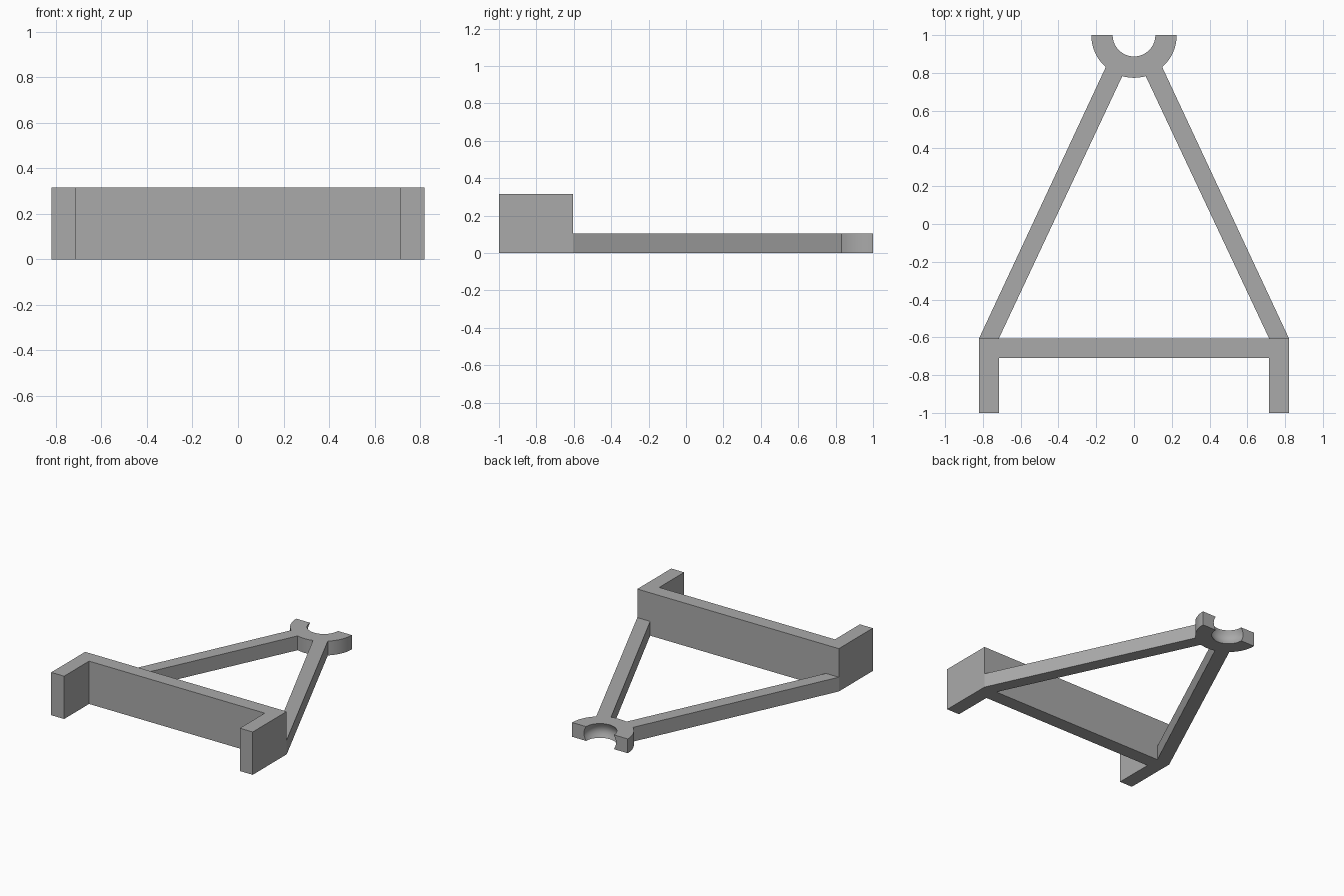
import bpy, bmesh
from math import radians, degrees, cos, sin, atan2
from mathutils import Vector

cube = bpy.data.objects.get("Cube")
if cube:
    bpy.data.objects.remove(cube, do_unlink=True)

grey = bpy.data.materials.new("plain grey")
grey.use_nodes = True
colour = (0.4, 0.4, 0.4, 1)
grey.diffuse_color = colour
grey.node_tree.nodes["Principled BSDF"].inputs["Base Color"].default_value = colour

BRACKET_H, FRAME_H = 0.315, 0.105
HALF_W, BACK_Y, WALL = 0.82, -0.605, 0.105
OUTER_R, INNER_R, GROOVE = 0.226, 0.113, 0.018


def finish(name, bm):
    bmesh.ops.recalc_face_normals(bm, faces=bm.faces)
    mesh = bpy.data.meshes.new(name)
    bm.to_mesh(mesh)
    bm.free()
    mesh.materials.append(grey)
    obj = bpy.data.objects.new(name, mesh)
    bpy.context.collection.objects.link(obj)
    bpy.ops.object.select_all(action="DESELECT")
    obj.select_set(True)
    bpy.context.view_layer.objects.active = obj
    bpy.ops.object.shade_smooth_by_angle(angle=radians(30))
    return obj


def extrude_outline(name, points, height):
    bm = bmesh.new()
    face = bm.faces.new([bm.verts.new((x, y, 0)) for x, y in points])
    top = bmesh.ops.extrude_face_region(bm, geom=[face])["geom"]
    verts = [v for v in top if isinstance(v, bmesh.types.BMVert)]
    bmesh.ops.translate(bm, verts=verts, vec=(0, 0, height))
    return finish(name, bm)


def on_rim(angle):
    return OUTER_R * cos(angle), 1 + OUTER_R * sin(angle)


# U-shaped bracket: cross wall with two forward cheeks
half = [(HALF_W, BACK_Y), (HALF_W, -1),
        (HALF_W - WALL, -1), (HALF_W - WALL, BACK_Y - WALL)]
extrude_outline("bracket", half + [(-x, y) for x, y in reversed(half)], BRACKET_H)

# Converging arms, ending flush against the curved rim of the clip
a_out, a_in = atan2(-0.17, 0.15), atan2(-0.217, 0.062)
for side, name in ((1, "left_arm"), (-1, "right_arm")):
    arc = [on_rim(a_out + (a_in - a_out) * i / 8) for i in range(9)]
    outline = [(HALF_W, BACK_Y)] + arc + [(HALF_W - WALL, BACK_Y)]
    extrude_outline(name, [(side * x, y) for x, y in outline], FRAME_H)

# Half-round clip with a shallow rounded groove inside, swept half a turn
profile = [(OUTER_R, 0), (OUTER_R, FRAME_H)]
for i in range(9):
    t = i / 8
    profile.append((INNER_R + GROOVE * sin(t * radians(180)), FRAME_H * (1 - t)))
bm = bmesh.new()
section = bm.faces.new([bm.verts.new((r, 1, z)) for r, z in profile])
start = bm.faces.new([bm.verts.new(v.co) for v in section.verts])
bmesh.ops.spin(bm, geom=[section] + section.edges[:] + section.verts[:],
               cent=(0, 1, 0), axis=(0, 0, 1), angle=-radians(180),
               steps=48, use_duplicate=False)
bmesh.ops.remove_doubles(bm, verts=bm.verts, dist=0.0001)
finish("clip", bm)
